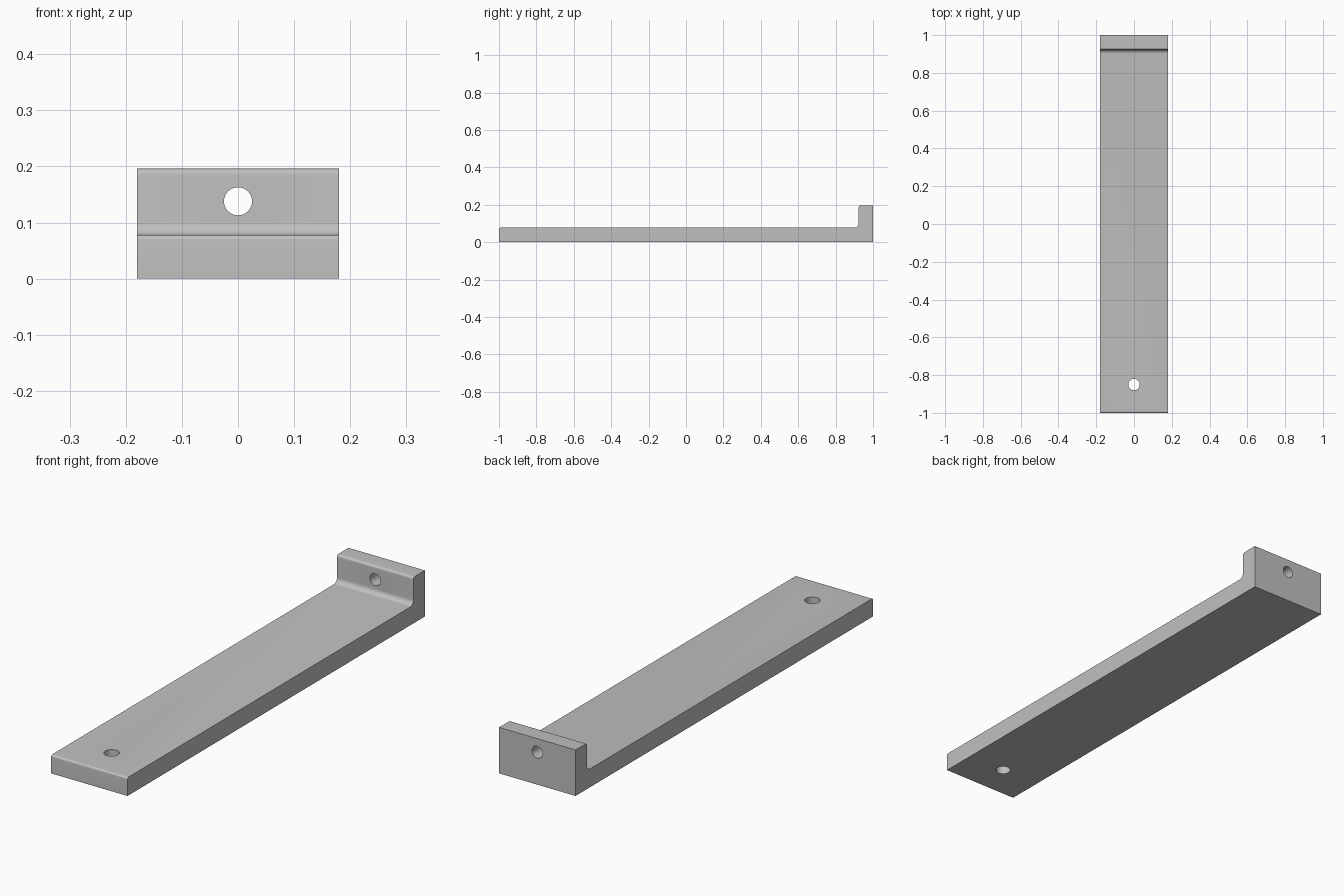
import bpy, bmesh, math
from mathutils import Vector

if "Cube" in bpy.data.objects:
    bpy.data.objects.remove(bpy.data.objects["Cube"])

HALF_WIDTH = 0.18
PLATE_TOP = 0.078
WALL_TOP = 0.196
WALL_FRONT = 0.923

grey = bpy.data.materials.new("plain grey")
grey.use_nodes = True
colour = (0.53, 0.53, 0.53, 1)
grey.diffuse_color = colour
grey.node_tree.nodes["Principled BSDF"].inputs["Base Color"].default_value = colour


def rounded(corners, steps=8):
    """Side profile points (y, z); each right-angle corner gets its own radius."""
    points = []
    for i, (y, z, radius) in enumerate(corners):
        here = Vector((y, z))
        if radius == 0:
            points.append(here)
            continue
        before = Vector(corners[i - 1][:2])
        after = Vector(corners[(i + 1) % len(corners)][:2])
        a = (before - here).normalized() * radius
        b = (after - here).normalized() * radius
        for s in range(steps + 1):
            t = s / steps * math.pi / 2
            points.append(here + a * (1 - math.sin(t)) + b * (1 - math.cos(t)))
    return points


# L-shaped bracket: long plate with an upright lip at the back
profile = rounded([
    (-1, 0, 0), (1, 0, 0), (1, WALL_TOP, 0),
    (WALL_FRONT, WALL_TOP, 0.01),
    (WALL_FRONT, PLATE_TOP, 0.022),
    (-1, PLATE_TOP, 0.008),
])
bm = bmesh.new()
face = bm.faces.new([bm.verts.new((-HALF_WIDTH, p.x, p.y)) for p in profile])
result = bmesh.ops.extrude_face_region(bm, geom=[face])
moved = [v for v in result["geom"] if isinstance(v, bmesh.types.BMVert)]
bmesh.ops.translate(bm, verts=moved, vec=(2 * HALF_WIDTH, 0, 0))
bmesh.ops.recalc_face_normals(bm, faces=bm.faces)
mesh = bpy.data.meshes.new("bracket")
bm.to_mesh(mesh)
bm.free()
mesh.materials.append(grey)
bracket = bpy.data.objects.new("bracket", mesh)
bpy.context.collection.objects.link(bracket)


# Screw holes drilled through the plate and the lip
def drill(name, location, radius, rotation=(0, 0, 0)):
    bpy.ops.mesh.primitive_cylinder_add(
        vertices=48, radius=radius, depth=0.3, location=location, rotation=rotation)
    cutter = bpy.context.object
    cutter.name = name + "_cutter"
    cutter.hide_render = True
    cutter.data.materials.append(grey)
    cut = bracket.modifiers.new(name, "BOOLEAN")
    cut.operation = "DIFFERENCE"
    cut.solver = "EXACT"
    cut.object = cutter
    bpy.ops.object.select_all(action="DESELECT")
    bracket.select_set(True)
    bpy.context.view_layer.objects.active = bracket
    bpy.ops.object.modifier_apply(modifier=name)
    bpy.data.objects.remove(cutter)


drill("plate_hole", (0, -0.85, PLATE_TOP / 2), 0.03)
drill("lip_hole", (0, 0.96, 0.138), 0.025, (math.pi / 2, 0, 0))

bpy.ops.object.shade_smooth_by_angle(angle=math.radians(30))
